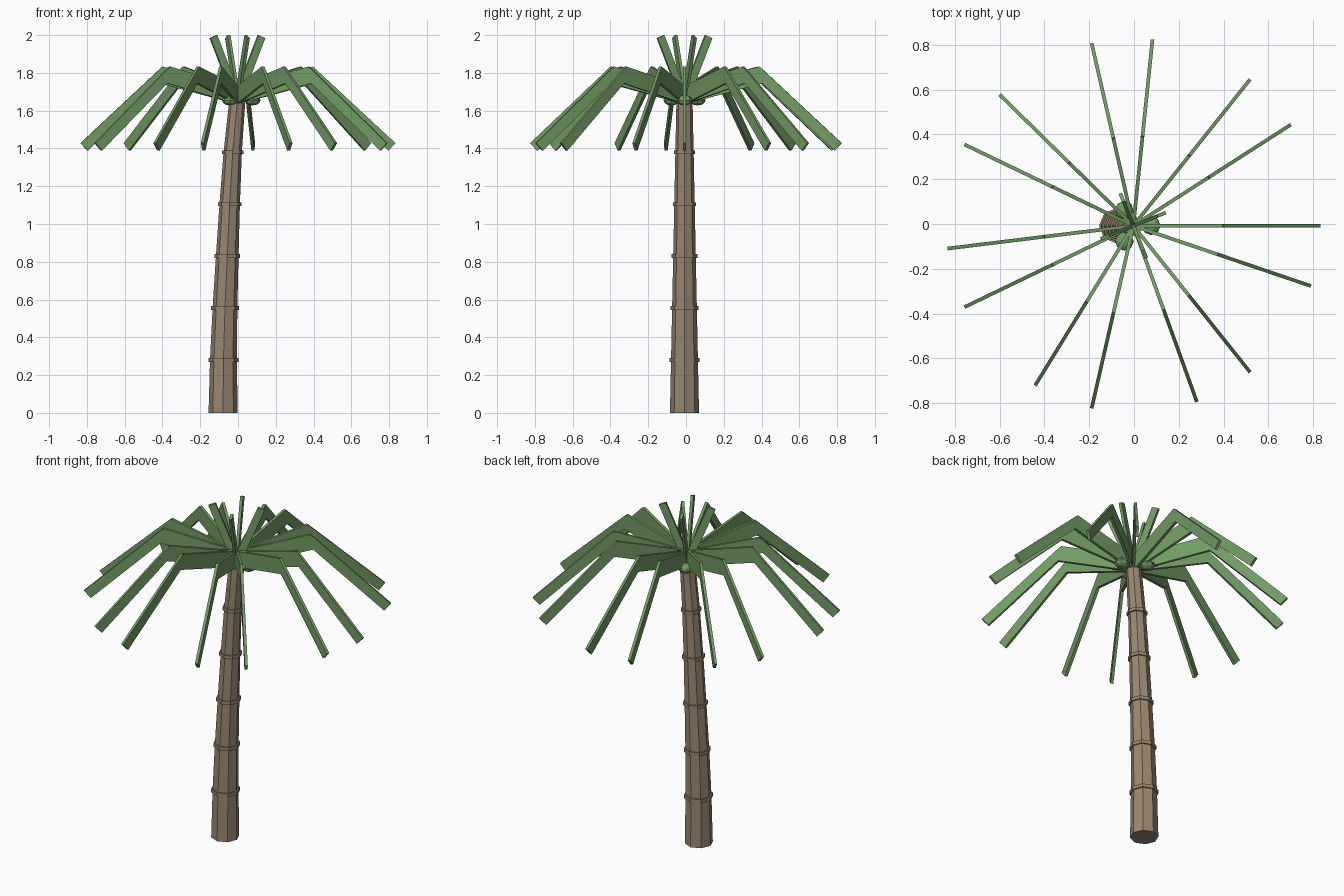
import bpy, bmesh, math
from mathutils import Matrix, Vector

if "Cube" in bpy.data.objects:
    bpy.data.objects.remove(bpy.data.objects["Cube"])

CX, CY = -0.003, -0.008   # crown axis


def material(name, rgb):
    m = bpy.data.materials.new(name)
    m.diffuse_color = (*rgb, 1)
    m.use_nodes = True
    m.node_tree.nodes["Principled BSDF"].inputs["Base Color"].default_value = m.diffuse_color
    return m


GREEN = material("leaf_green", (0.17, 0.33, 0.13))
BROWN = material("bark_brown", (0.32, 0.24, 0.16))


def finish(bm, name, mat):
    bmesh.ops.recalc_face_normals(bm, faces=bm.faces)
    me = bpy.data.meshes.new(name)
    bm.to_mesh(me)
    bm.free()
    me.materials.append(mat)
    ob = bpy.data.objects.new(name, me)
    bpy.context.collection.objects.link(ob)
    return ob


def tapered(bm, a, b, ra, rb, sides=8):
    """Closed prism with rings of radius ra, rb centred on points a, b."""
    rings = []
    for c, r in ((a, ra), (b, rb)):
        rings.append([bm.verts.new((c[0] + r * math.cos(math.tau * i / sides),
                                    c[1] + r * math.sin(math.tau * i / sides), c[2]))
                      for i in range(sides)])
    lo, hi = rings
    for i in range(sides):
        j = (i + 1) % sides
        bm.faces.new((lo[i], lo[j], hi[j], hi[i]))
    bm.faces.new(lo[::-1])
    bm.faces.new(hi)


def blade(bm, p, q, depth, angle, thick=0.016):
    """Thin box running from p to q, both given as (radius, z), at an angle round the crown."""
    d = Vector((q[0] - p[0], q[1] - p[1]))
    mid = ((p[0] + q[0]) / 2, 0, (p[1] + q[1]) / 2)
    mat = (Matrix.Translation((CX, CY, 0)) @ Matrix.Rotation(angle, 4, 'Z')
           @ Matrix.Translation(mid) @ Matrix.Rotation(-math.atan2(d.y, d.x), 4, 'Y')
           @ Matrix.Diagonal((d.length, thick, depth, 1)))
    bmesh.ops.create_cube(bm, size=1, matrix=mat)


# Leaning trunk: six sections with collars at the joints
path = [(-0.079, 0), (-0.077, 0.28), (-0.069, 0.555), (-0.057, 0.83),
        (-0.044, 1.105), (-0.028, 1.38), (-0.005, 1.64)]
radius = lambda z: 0.077 - 0.0207 * z
trunk, collars = bmesh.new(), bmesh.new()
for (x0, z0), (x1, z1) in zip(path, path[1:]):
    tapered(trunk, (x0, CY, z0), (x1, CY, z1), radius(z0), radius(z1))
for x, z in path[1:-1]:
    r = radius(z) + 0.008
    tapered(collars, (x, CY, z - 0.01), (x, CY, z + 0.01), r, r)
finish(trunk, "trunk", BROWN)
finish(collars, "trunk_collars", BROWN)

# Drooping fronds: two interleaved sets of seven
inner, outer = bmesh.new(), bmesh.new()
for offset in (0, 32.7):
    for i in range(7):
        a = math.radians(offset) + math.tau * i / 7
        blade(inner, (0, 1.68), (0.41, 1.79), 0.09, a)
        blade(outer, (0.385, 1.81), (0.818, 1.408), 0.055, a)
finish(inner, "frond_bases", GREEN)
finish(outer, "frond_tips", GREEN)

# Upright young leaves
young = bmesh.new()
for i in range(4):
    blade(young, (0, 1.66), (0.137, 1.992), 0.042, math.radians(22) + math.tau * i / 4)
finish(young, "young_leaves", GREEN)

# Three nuts under the crown
nuts = bmesh.new()
for i in range(3):
    a = math.tau * i / 3
    pos = (CX + 0.08 * math.cos(a), CY + 0.08 * math.sin(a), 1.655)
    bmesh.ops.create_uvsphere(nuts, u_segments=8, v_segments=6, radius=0.042,
                              matrix=Matrix.Translation(pos) @ Matrix.Diagonal((1, 1, 0.65, 1)))
finish(nuts, "nuts", GREEN)
